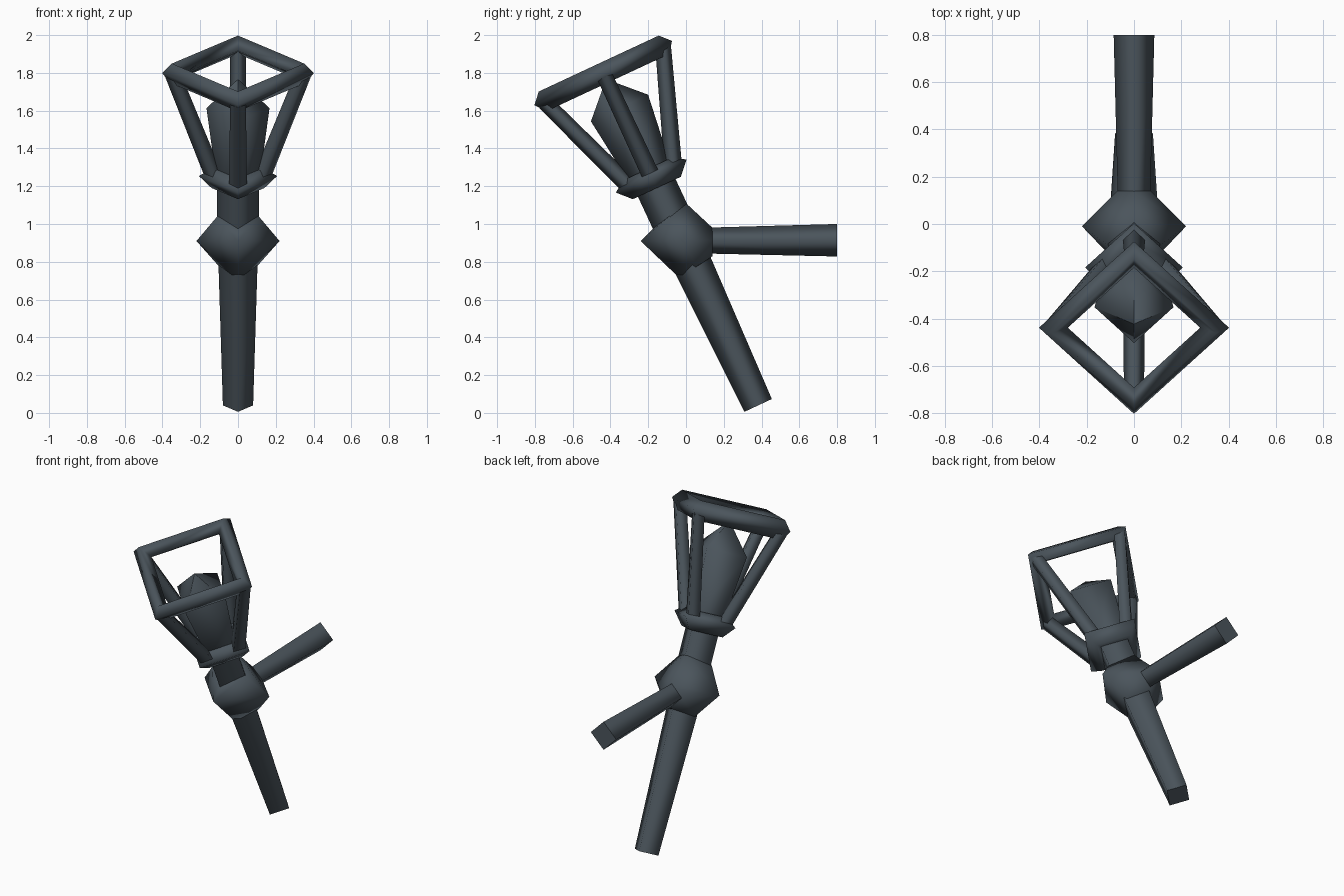
import bpy, bmesh, math
from mathutils import Vector

cube = bpy.data.objects.get("Cube")
if cube:
    bpy.data.objects.remove(cube, do_unlink=True)

iron = bpy.data.materials.new("dark_slate_iron")
iron.use_nodes = True
COLOUR = (0.07, 0.09, 0.107, 1)
iron.diffuse_color = COLOUR
iron.node_tree.nodes["Principled BSDF"].inputs["Base Color"].default_value = COLOUR

# Leaning frame of the torch, centred on the collar
TILT = math.radians(25)
CENTRE = Vector((0, -0.18, 1.245))
SIDE = Vector((1, 0, 0))
BACK = Vector((0, math.cos(TILT), math.sin(TILT)))
AXIS = Vector((0, -math.sin(TILT), math.cos(TILT)))
DIRECTIONS = [SIDE, BACK, -SIDE, -BACK]


def on_torch(direction, radius, height):
    return CENTRE + direction * radius + AXIS * height


def finish(name, bm):
    bmesh.ops.recalc_face_normals(bm, faces=bm.faces)
    mesh = bpy.data.meshes.new(name)
    bm.to_mesh(mesh)
    bm.free()
    mesh.materials.append(iron)
    obj = bpy.data.objects.new(name, mesh)
    bpy.context.collection.objects.link(obj)
    return obj


def loft(name, rings, closed=False):
    """Join four-sided rings; either close them into a loop or cap the ends flat."""
    bm = bmesh.new()
    loops = [[bm.verts.new(p) for p in ring] for ring in rings]
    pairs = list(zip(loops, loops[1:]))
    if closed:
        pairs.append((loops[-1], loops[0]))
    for low, high in pairs:
        for i in range(4):
            j = (i + 1) % 4
            bm.faces.new((low[i], low[j], high[j], high[i])).smooth = True
    if not closed:
        bm.faces.new(loops[0])
        bm.faces.new(loops[-1])
    return finish(name, bm)


def bar(name, start, end, r_start, r_end, side=SIDE):
    """Tapered diamond-section bar."""
    across = (end - start).cross(side).normalized()
    turn = [side, across, -side, -across]
    return loft(name, [[p + d * r for d in turn]
                       for p, r in ((start, r_start), (end, r_end))])


def lathe(name, profile, closed=False):
    """Four-sided turning of a (radius, height) profile about the torch axis."""
    return loft(name, [[on_torch(d, r, h) for d in DIRECTIONS] for r, h in profile], closed)


# Handle below and neck above the knot
bar("handle", on_torch(SIDE, 0, -1.33), on_torch(SIDE, 0, -0.45), 0.08, 0.105)
bar("neck", on_torch(SIDE, 0, -0.32), on_torch(SIDE, 0, 0.03), 0.11, 0.11)

# Wall arm reaching back
bar("wall_arm", Vector((0, 0.05, 0.912)), Vector((0, 0.8, 0.914)), 0.067, 0.086)

# Faceted knot joining handle, neck and arm
knot = bmesh.new()
middle = [(0, -0.24, 0.91), (0, 0, 1.11), (0, -0.17, 0.98), (0, -0.02, 0.7),
          (0, 0.14, 0.83), (0, 0.14, 0.98)]
pairs = [(0.22, -0.01, 0.91), (0.11, -0.09, 1.04), (0.1, 0.055, 0.775), (0.07, 0.14, 0.912)]
for p in middle + pairs + [(-x, y, z) for x, y, z in pairs]:
    knot.verts.new(p)
bmesh.ops.convex_hull(knot, input=knot.verts)
for face in knot.faces:
    face.smooth = True
finish("knot", knot)

# Collar, ember and top rim share the torch axis
lathe("collar", [(0.10, -0.06), (0.14, -0.06), (0.207, 0.01), (0.14, 0.052), (0.10, 0.052)])
lathe("ember", [(0.12, 0.03), (0.167, 0.407), (0.001, 0.575)])
lathe("top_rim", [(0.402, 0.612), (0.35, 0.667), (0.28, 0.612), (0.36, 0.555)], closed=True)

# Four cage struts from collar to rim
for i, (d, label) in enumerate(zip(DIRECTIONS, ("left", "back", "right", "front"))):
    bar(label + "_strut", on_torch(d, 0.13, 0.015), on_torch(d, 0.345, 0.6),
        0.047, 0.042, DIRECTIONS[(i + 1) % 4])
